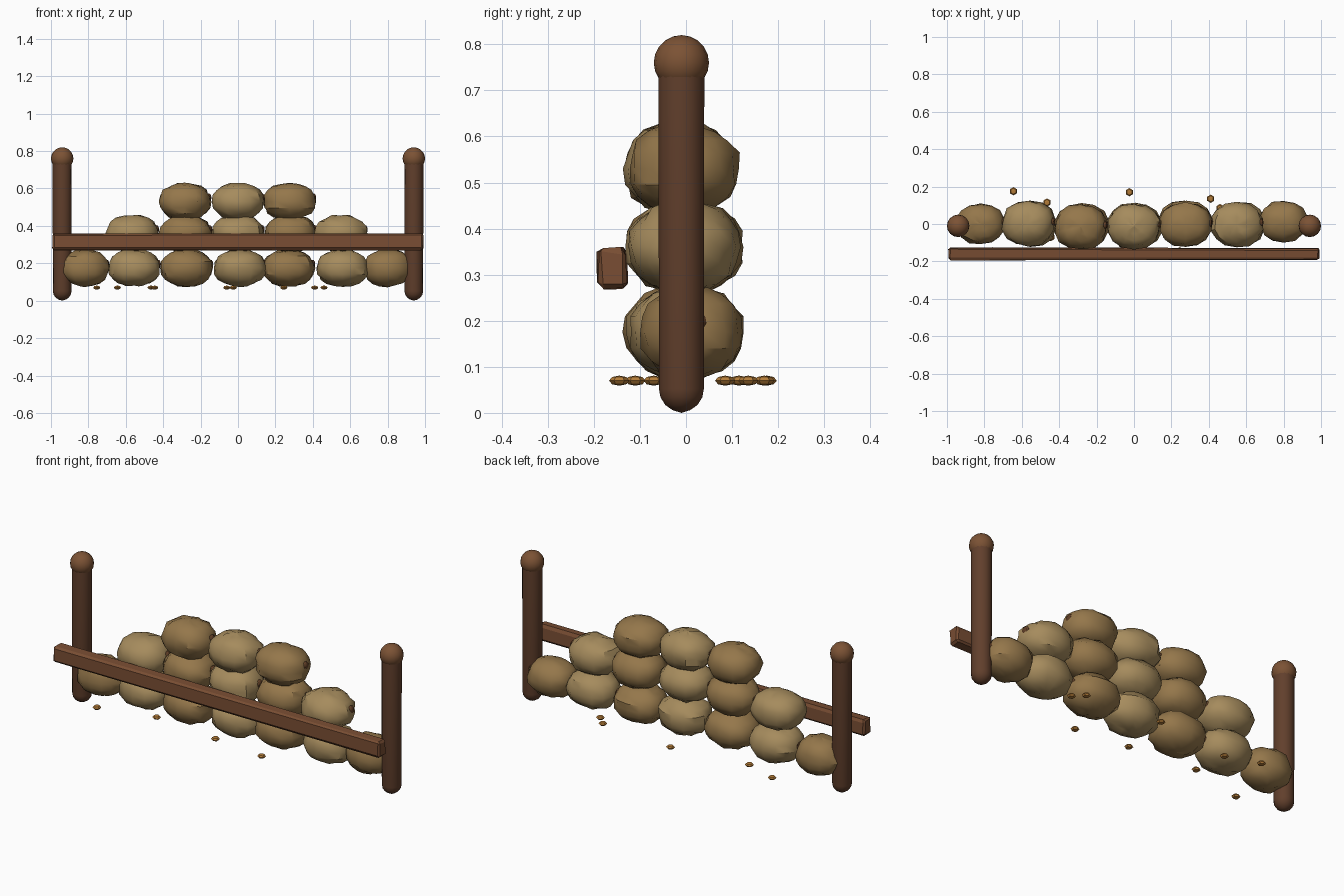
import bpy, bmesh, math, random
from mathutils import Matrix, Vector

if "Cube" in bpy.data.objects:
    bpy.data.objects.remove(bpy.data.objects["Cube"])

random.seed(4)


def material(name, rgb):
    m = bpy.data.materials.new(name)
    m.diffuse_color = (*rgb, 1)
    m.use_nodes = True
    m.node_tree.nodes["Principled BSDF"].inputs["Base Color"].default_value = m.diffuse_color
    return m


DARK_TAN = material("dark_burlap", (0.30, 0.185, 0.07))
LIGHT_TAN = material("light_burlap", (0.38, 0.26, 0.11))
TIE = material("tie_brown", (0.12, 0.05, 0.02))
POST = material("post_wood", (0.12, 0.05, 0.025))
KNOB = material("knob_wood", (0.20, 0.085, 0.035))
RAIL = material("rail_wood", (0.19, 0.075, 0.033))
GRAIN = material("grain", (0.45, 0.20, 0.04))


def finish(bm, name, mat, loc=(0, 0, 0), angle=None):
    me = bpy.data.meshes.new(name)
    bmesh.ops.recalc_face_normals(bm, faces=bm.faces)
    bm.to_mesh(me)
    bm.free()
    ob = bpy.data.objects.new(name, me)
    bpy.context.collection.objects.link(ob)
    ob.location = loc
    me.materials.append(mat)
    if angle:
        bpy.ops.object.select_all(action='DESELECT')
        ob.select_set(True)
        bpy.context.view_layer.objects.active = ob
        bpy.ops.object.shade_smooth_by_angle(angle=math.radians(angle))
    return ob


def ball(name, mat, loc, size, u=12, v=8, jitter=0.0, power=1.0, angle=35):
    """Ellipsoid; power < 1 makes it fuller, jitter makes it lumpy."""
    bm = bmesh.new()
    bmesh.ops.create_uvsphere(bm, u_segments=u, v_segments=v, radius=1)
    for vert in bm.verts:
        co = [math.copysign(abs(c) ** power, c) if abs(c) > 1e-5 else 0 for c in vert.co]
        k = 1 + random.uniform(-jitter, jitter)
        vert.co = Vector([c * s * k for c, s in zip(co, size)])
    return finish(bm, name, mat, loc, angle)


# Stacked sacks: (x, y) per row, alternating cloth colours, tied at one end
rows = [
    (0.175, 0, [(-0.82, 0), (-0.555, 0), (-0.275, -0.012), (0.01, -0.01),
                (0.27, 0.005), (0.56, 0), (0.80, 0.012)]),
    (0.36, 1, [(-0.565, 0.003), (-0.28, -0.012), (0.0, -0.01), (0.28, 0.003), (0.55, -0.003)]),
    (0.53, 0, [(-0.285, -0.015), (0.0, -0.012), (0.275, -0.005)]),
]
for r, (z, shift, places) in enumerate(rows):
    for i, (x, y) in enumerate(places):
        half = 0.13 if abs(x) > 0.7 else 0.141
        depth = 0.112 if abs(x) > 0.7 else 0.122
        mat = LIGHT_TAN if (i + shift) % 2 else DARK_TAN
        tag = f"{r + 1}_{i + 1}"
        ball("sack_" + tag, mat, (x, y, z), (half, depth, 0.099), 14, 10, 0.05, 0.92)
        ball("sack_tie_" + tag, TIE, (x + half - 0.012, y + 0.01, z + 0.02),
             (0.014, 0.024, 0.024), 8, 6)

# End posts with rounded feet and ball knobs
for side, x in (("left", -0.94), ("right", 0.94)):
    bm = bmesh.new()
    n = 14
    profile = [(0.05 * math.sin(a), 0.052 - 0.05 * math.cos(a))
               for a in (0.4, 0.8, 1.2, math.pi / 2)] + [(0.051, 0.74)]
    rings = [[bm.verts.new((rad * math.cos(2 * math.pi * k / n),
                            rad * math.sin(2 * math.pi * k / n), h)) for k in range(n)]
             for rad, h in profile]
    for a, b in zip(rings, rings[1:]):
        for k in range(n):
            bm.faces.new((a[k], a[(k + 1) % n], b[(k + 1) % n], b[k]))
    tip = bm.verts.new((0, 0, 0))
    for k in range(n):
        bm.faces.new((tip, rings[0][(k + 1) % n], rings[0][k]))
    bm.faces.new(rings[-1])
    finish(bm, side + "_post", POST, (x, -0.01, 0), 40)
    ball(side + "_post_knob", KNOB, (x, -0.01, 0.76), (0.06, 0.06, 0.06), 16, 10)

# Rough front rail, worn along its edges
bm = bmesh.new()
bmesh.ops.create_cube(bm, size=1, matrix=Matrix.Diagonal((1.98, 0.062, 0.085, 1)))
bmesh.ops.bevel(bm, geom=bm.edges[:], offset=0.009, segments=1, affect='EDGES')
for v in bm.verts:
    v.co += Vector((random.uniform(-1, 1), random.uniform(-1, 1), random.uniform(-1, 1))) * 0.004
finish(bm, "front_rail", RAIL, (0, -0.16, 0.314))

# Spilled grains
grains = [(-0.755, -0.145), (-0.445, -0.07), (-0.06, -0.11), (0.245, -0.145),
          (-0.645, 0.175), (-0.465, 0.115), (-0.025, 0.17), (0.41, 0.135), (0.46, 0.085)]
for i, (x, y) in enumerate(grains):
    ball(f"grain_{i + 1}", GRAIN, (x, y, 0.07), (0.022, 0.022, 0.011), 6, 4)
